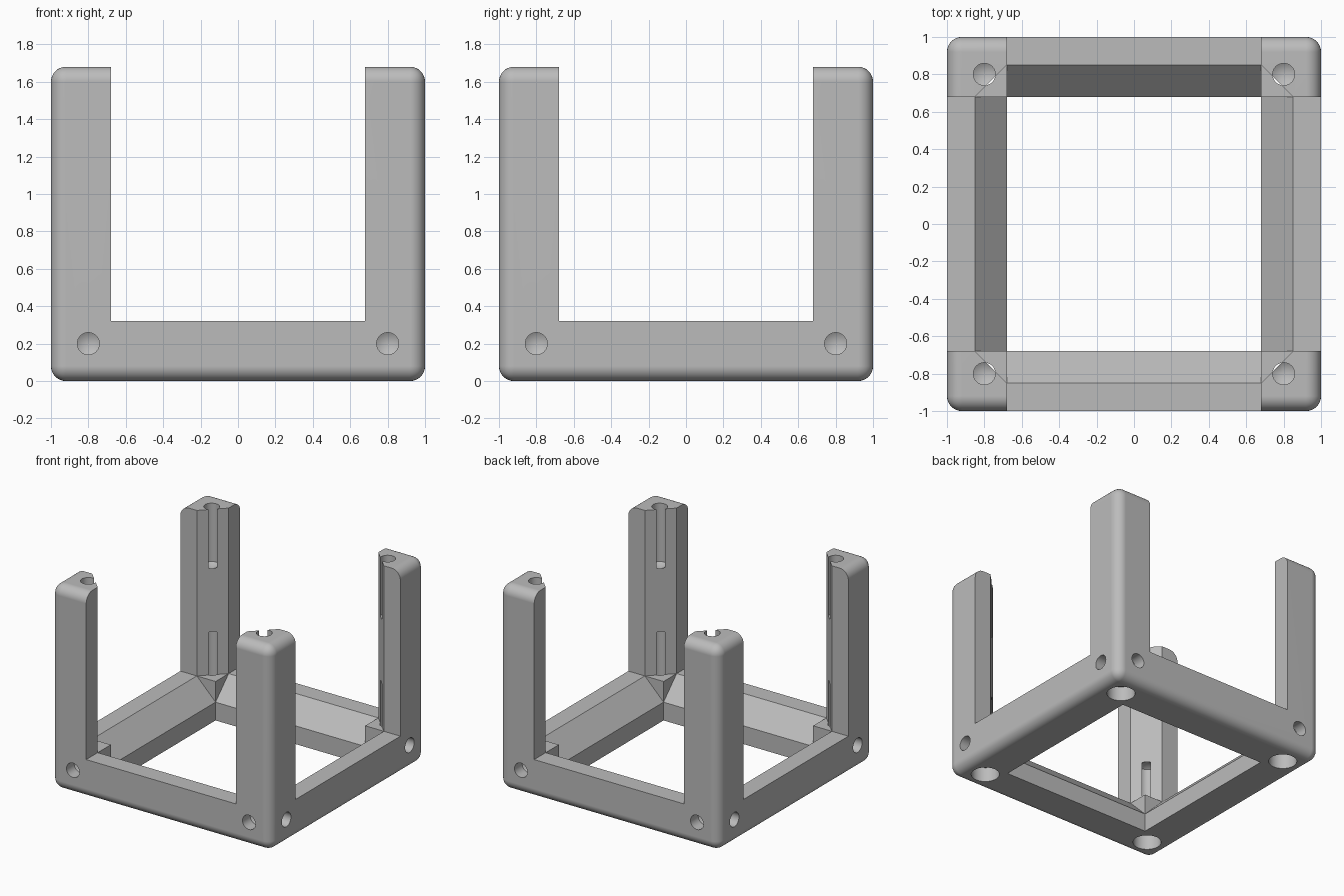
import bpy, bmesh, math
from mathutils import Matrix, Vector

old = bpy.data.objects.get("Cube")
if old:
    bpy.data.objects.remove(old, do_unlink=True)

TOP = 1.68      # height of the posts
WIN = 0.68      # half width of the openings
CAV = 0.85      # half width of the chamfered cavity
BAR = 0.32      # thickness of the bars
LOW = 0.15      # lower edge of the bar chamfer
HOLE = 0.8      # hole offset from the centre
R = 0.059       # hole radius
TIP = 0.035     # length of the conical drill tip

grey = bpy.data.materials.new("plain grey")
grey.use_nodes = True
colour = (0.5, 0.5, 0.5, 1)
grey.diffuse_color = colour
grey.node_tree.nodes["Principled BSDF"].inputs["Base Color"].default_value = colour


def make_object(name, bm):
    bmesh.ops.recalc_face_normals(bm, faces=bm.faces)
    mesh = bpy.data.meshes.new(name)
    bm.to_mesh(mesh)
    bm.free()
    mesh.materials.append(grey)
    obj = bpy.data.objects.new(name, mesh)
    bpy.context.collection.objects.link(obj)
    return obj


def prism(name, outline, half, place):
    """Extrude a 2D outline; place(u, v, w) gives the 3D point."""
    bm = bmesh.new()
    lo, hi = half
    face = bm.faces.new([bm.verts.new(place(u, v, lo)) for u, v in outline])
    out = bmesh.ops.extrude_face_region(bm, geom=[face])["geom"]
    move = Vector(place(0, 0, hi)) - Vector(place(0, 0, lo))
    bmesh.ops.translate(bm, vec=move, verts=[g for g in out if isinstance(g, bmesh.types.BMVert)])
    return make_object(name, bm)


def drill(bm, profile, matrix, sides=32):
    """Add a closed lathe of (radius, depth) points, drilling along local +z."""
    rings = []
    for r, d in profile:
        rings.append([bm.verts.new(matrix @ Vector((r * math.cos(a), r * math.sin(a), d)))
                      for a in (math.tau * i / sides for i in range(sides))])
    for a, b in zip(rings, rings[1:]):
        for i in range(sides):
            j = (i + 1) % sides
            bm.faces.new((a[i], a[j], b[j], b[i]))
    bm.faces.new(rings[0])
    tip = bm.verts.new(matrix @ Vector((0, 0, profile[-1][1] + TIP)))
    for i in range(sides):
        bm.faces.new((rings[-1][i], rings[-1][(i + 1) % sides], tip))


def cut(target, cutter):
    mod = target.modifiers.new("cut", 'BOOLEAN')
    mod.operation = 'DIFFERENCE'
    mod.solver = 'EXACT'
    mod.object = cutter
    bpy.context.view_layer.objects.active = target
    bpy.ops.object.modifier_apply(modifier=mod.name)
    bpy.data.objects.remove(cutter, do_unlink=True)


# Solid block, rounded everywhere except round the flat top
bm = bmesh.new()
bmesh.ops.create_cube(bm, size=2)
for v in bm.verts:
    v.co.z = TOP if v.co.z > 0 else 0
edges = [e for e in bm.edges if min(v.co.z for v in e.verts) < TOP]
bmesh.ops.bevel(bm, geom=edges, offset=0.08, segments=8, profile=0.5, affect='EDGES')
frame = make_object("corner_post_frame", bm)

# Openings through the sides and the floor
along_x = lambda u, v, w: (w, u, v)
along_y = lambda u, v, w: (u, w, v)
along_z = lambda u, v, w: (u, v, w)
side = [(-WIN, BAR), (WIN, BAR), (WIN, 2), (-WIN, 2)]
cut(frame, prism("side_opening", side, (-1.5, 1.5), along_x))
cut(frame, prism("front_opening", side, (-1.5, 1.5), along_y))
cut(frame, prism("floor_opening", [(-WIN, -WIN), (WIN, -WIN), (WIN, WIN), (-WIN, WIN)], (-1, 2.5), along_z))

# Chamfers on the inner edges of the bars and posts
bar = [(-CAV, BAR), (-WIN, LOW), (WIN, LOW), (CAV, BAR), (CAV, 2), (-CAV, 2)]
cut(frame, prism("bar_chamfer_x", bar, (-WIN, WIN), along_x))
cut(frame, prism("bar_chamfer_y", bar, (-WIN, WIN), along_y))
post = [(CAV, -WIN), (CAV, WIN), (WIN, CAV), (-WIN, CAV), (-CAV, WIN), (-CAV, -WIN), (-WIN, -CAV), (WIN, -CAV)]
cut(frame, prism("post_chamfer", post, (BAR, 2.5), along_z))

# Drilled holes: post tops, stepped holes in the underside, shallow side holes
corners = [(sx * HOLE, sy * HOLE) for sx in (-1, 1) for sy in (-1, 1)]
top_holes, bottom_holes, side_holes = bmesh.new(), bmesh.new(), bmesh.new()
flip = Matrix.Rotation(math.pi, 4, 'X')
for x, y in corners:
    drill(top_holes, [(R, -0.1), (R, 0.48)], Matrix.Translation((x, y, TOP)) @ flip)
    drill(bottom_holes, [(0.107, -0.1), (0.107, 0.12), (R, 0.12), (R, 0.67)], Matrix.Translation((x, y, 0)))
for k in range(4):
    turn = Matrix.Rotation(k * math.pi / 2, 4, 'Z')
    for x in (-HOLE, HOLE):
        inward = Matrix.Translation((x, -1, 0.2)) @ Matrix.Rotation(-math.pi / 2, 4, 'X')
        drill(side_holes, [(R, -0.1), (R, 0.1)], turn @ inward)
for name, bm in (("top_holes", top_holes), ("bottom_holes", bottom_holes), ("side_holes", side_holes)):
    cut(frame, make_object(name, bm))

# Smooth roundings, crisp edges
bpy.ops.object.select_all(action='DESELECT')
frame.select_set(True)
bpy.context.view_layer.objects.active = frame
bpy.ops.object.shade_smooth_by_angle(angle=math.radians(25))
weighted = frame.modifiers.new("even_shading", 'WEIGHTED_NORMAL')
weighted.keep_sharp = True
